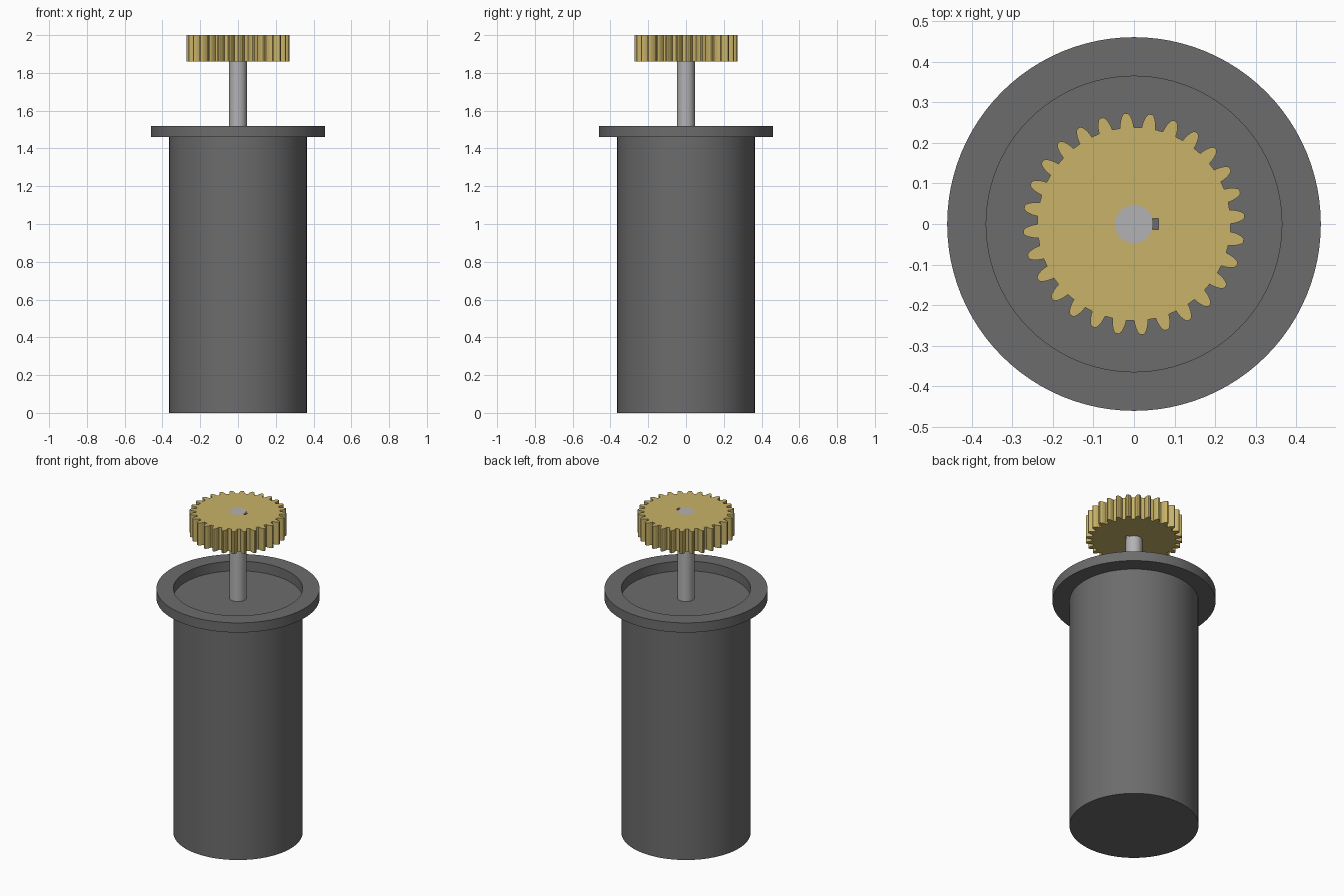
import bpy, bmesh
from math import sin, cos, pi, radians, asin

if "Cube" in bpy.data.objects:
    bpy.data.objects.remove(bpy.data.objects["Cube"])


def material(name, rgb):
    m = bpy.data.materials.new(name)
    m.diffuse_color = (*rgb, 1)
    m.use_nodes = True
    m.node_tree.nodes["Principled BSDF"].inputs["Base Color"].default_value = m.diffuse_color
    return m


DARK = material("dark_grey", (0.15, 0.15, 0.15))
STEEL = material("steel", (0.45, 0.45, 0.46))
BRASS = material("brass", (0.58, 0.45, 0.14))


def finish(ob, mat):
    ob.data.materials.clear()
    ob.data.materials.append(mat)
    bpy.ops.object.select_all(action='DESELECT')
    ob.select_set(True)
    bpy.context.view_layer.objects.active = ob
    bpy.ops.object.shade_smooth_by_angle(angle=radians(30))


def cylinder(name, r, z0, z1, mat, n=96):
    bpy.ops.mesh.primitive_cylinder_add(vertices=n, radius=r, depth=z1 - z0,
                                        location=(0, 0, (z0 + z1) / 2))
    ob = bpy.context.object
    ob.name = name
    finish(ob, mat)


def circle(r, n=96):
    return [(r * cos(2 * pi * i / n), r * sin(2 * pi * i / n)) for i in range(n)]


def plate(name, loops, z0, z1, mat):
    """Extrude a flat outline with holes."""
    cu = bpy.data.curves.new(name, 'CURVE')
    cu.dimensions, cu.fill_mode = '2D', 'BOTH'
    cu.extrude = (z1 - z0) / 2
    for pts in loops:
        s = cu.splines.new('POLY')
        s.points.add(len(pts) - 1)
        for p, (x, y) in zip(s.points, pts):
            p.co = (x, y, 0, 1)
        s.use_cyclic_u = True
    ob = bpy.data.objects.new(name, cu)
    bpy.context.collection.objects.link(ob)
    ob.location.z = (z0 + z1) / 2
    bpy.ops.object.select_all(action='DESELECT')
    ob.select_set(True)
    bpy.context.view_layer.objects.active = ob
    bpy.ops.object.convert(target='MESH')
    ob = bpy.context.object
    bm = bmesh.new()
    bm.from_mesh(ob.data)
    bmesh.ops.remove_doubles(bm, verts=bm.verts, dist=1e-5)
    bmesh.ops.recalc_face_normals(bm, faces=bm.faces)
    bm.to_mesh(ob.data)
    bm.free()
    finish(ob, mat)


# Motor body, flange ring and shaft
BODY_R, SHAFT_R = 0.364, 0.047
cylinder("motor_body", BODY_R, 0, 1.46, DARK)
plate("mounting_flange", [circle(0.46), circle(BODY_R)], 1.46, 1.52, DARK)
cylinder("shaft", SHAFT_R, 1.46, 2.0, STEEL, 64)

# Gear outline: (radius, half angle in degrees) down one tooth flank
flank = [(0.238, 4.1), (0.247, 3.75), (0.256, 3.2), (0.264, 2.5), (0.270, 1.7), (0.273, 0.8)]
tooth = [(r, -a) for r, a in flank] + [(r, a) for r, a in reversed(flank)]
TEETH = 28
gear = []
for i in range(TEETH):
    for r, a in tooth:
        t = radians(4.2 + 360 * i / TEETH + a)
        gear.append((r * cos(t), r * sin(t)))

# Bore with a keyway slot on the +x side
KEY_W, KEY_X = 0.013, 0.06
a0 = asin(KEY_W / SHAFT_R)
bore = [(KEY_X, -KEY_W), (KEY_X, KEY_W)]
for i in range(65):
    t = a0 + (2 * pi - 2 * a0) * i / 64
    bore.append((SHAFT_R * cos(t), SHAFT_R * sin(t)))
plate("pinion_gear", [gear, bore], 1.86, 2.0, BRASS)
